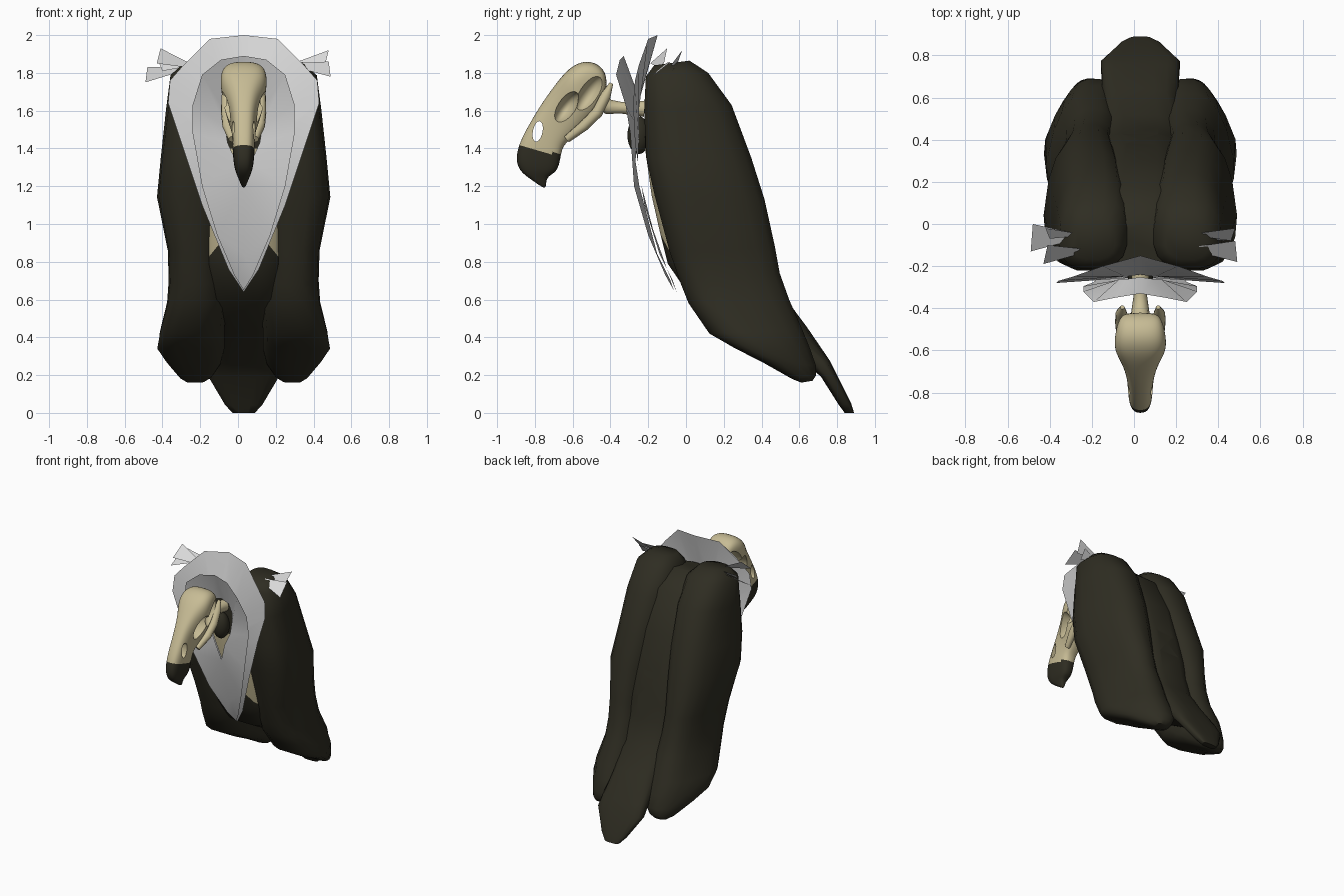
import bpy, bmesh, math
from mathutils import Vector

if "Cube" in bpy.data.objects:
    bpy.data.objects.remove(bpy.data.objects["Cube"])

CX = 0.03  # the bird's mid plane (its shoulder tufts are uneven)

def material(name, rgb):
    m = bpy.data.materials.new(name)
    m.diffuse_color = (*rgb, 1)
    m.use_nodes = True
    m.node_tree.nodes["Principled BSDF"].inputs["Base Color"].default_value = m.diffuse_color
    return m

DARK = material("dark_feather", (0.028, 0.026, 0.016))
BONE = material("bone", (0.57, 0.50, 0.30))
WHITE = material("pale_ruff", (0.70, 0.70, 0.70))

def make(name, verts, faces, mats, smooth=None):
    me = bpy.data.meshes.new(name)
    me.from_pydata(verts, [], faces)
    ob = bpy.data.objects.new(name, me)
    bpy.context.collection.objects.link(ob)
    bm = bmesh.new()
    bm.from_mesh(me)
    bmesh.ops.remove_doubles(bm, verts=bm.verts, dist=1e-5)
    bmesh.ops.recalc_face_normals(bm, faces=bm.faces)
    bm.to_mesh(me)
    bm.free()
    for m in mats:
        me.materials.append(m)
    if smooth:
        shade(ob, smooth)
    return ob

def select(ob):
    bpy.ops.object.select_all(action='DESELECT')
    ob.select_set(True)
    bpy.context.view_layer.objects.active = ob

def shade(ob, degrees):
    select(ob)
    bpy.ops.object.shade_smooth_by_angle(angle=math.radians(degrees))

def apply_all(ob):
    select(ob)
    for m in list(ob.modifiers):
        bpy.ops.object.modifier_apply(modifier=m.name)

def loft(name, sections, mats, n=16, power=2.6, smooth=50, pivot=0.0):
    """Sections: front y, z, back y, z, x min, x max, taper towards the back; rings are superellipses."""
    verts, faces = [], []
    for fy, fz, by, bz, x0, x1, k in sections:
        px = x0 + (x1 - x0) * pivot
        for i in range(n):
            a = 2 * math.pi * (i + 0.5) / n
            c, s = math.cos(a), math.sin(a)
            u = math.copysign(abs(c) ** (2 / power), c)
            t = (math.copysign(abs(s) ** (2 / power), s) + 1) / 2
            x = (x0 + x1) / 2 + u * (x1 - x0) / 2
            x = px + (x - px) * (1 - k * t) / (1 - k / 2)
            verts.append((CX + x, fy + (by - fy) * t, fz + (bz - fz) * t))
    for r in range(len(sections) - 1):
        for i in range(n):
            j = (i + 1) % n
            faces.append((r * n + i, r * n + j, (r + 1) * n + j, (r + 1) * n + i))
    faces += [tuple(range(n)), tuple(range((len(sections) - 1) * n, len(sections) * n))]
    return make(name, verts, faces, mats, smooth)

# Folded wings
WING = [(-.17, 1.84, .02, 1.865, .12, .32, .1), (-.215, 1.78, .12, 1.80, .06, .385, .1),
        (-.225, 1.60, .245, 1.63, .05, .405, .15), (-.215, 1.35, .35, 1.35, .06, .43, .2),
        (-.17, 1.15, .42, 1.13, .08, .45, .2), (-.09, .85, .475, .88, .11, .395, .2),
        (-.03, .68, .50, .74, .10, .39, .2), (.01, .58, .55, .60, .09, .395, .25),
        (.12, .42, .62, .44, .10, .43, .3), (.26, .34, .66, .34, .10, .43, .4),
        (.40, .27, .69, .25, .12, .385, .4), (.56, .18, .69, .20, .17, .33, .3),
        (.61, .16, .67, .17, .21, .30, .2)]
for side, label in ((1, "right"), (-1, "left")):
    loft(label + "_wing", [(a, b, c, d, side * e, side * f, k) for a, b, c, d, e, f, k in WING], [DARK])

# Body running down into the tail
BODY = [(-.21, 1.76, .02, 1.80, .12), (-.22, 1.62, .17, 1.68, .20),
        (-.22, 1.40, .305, 1.40, .22), (-.185, 1.15, .385, 1.13, .23),
        (-.14, .95, .43, .95, .24), (-.10, .79, .46, .79, .235),
        (.03, .60, .52, .62, .22), (.34, .43, .645, .45, .18),
        (.64, .26, .76, .28, .185), (.715, .19, .80, .20, .19),
        (.81, .04, .875, .05, .10), (.84, .0, .89, .0, .06)]
body = loft("body_and_tail", [(a, b, c, d, -w, w, 0) for a, b, c, d, w in BODY], [DARK, BONE], power=3.2)

# Bare chest with a chevron lower edge
bm = bmesh.new()
bm.from_mesh(body.data)
for s in (1, -1):
    bmesh.ops.bisect_plane(bm, geom=bm.verts[:] + bm.edges[:] + bm.faces[:],
                           plane_co=(CX + s * .23, 0, .77), plane_no=(s * .16, 0, .13))
for f in bm.faces:
    c = f.calc_center_median()
    edge = .16 * (abs(c.x - CX) - .23) + .13 * (c.z - .77)
    f.material_index = int(c.y < 0 and f.normal.y < -.3 and edge > 0 and c.z < 1.5)
bm.to_mesh(body.data)
bm.free()

# Dark throat tuft and bone neck
def ball(name, loc, radii, mat, tilt=0.0):
    bpy.ops.mesh.primitive_uv_sphere_add(segments=24, ring_count=14, location=loc, rotation=(tilt, 0, 0))
    ob = bpy.context.object
    ob.name = name
    ob.scale = radii
    if mat:
        ob.data.materials.append(mat)
        shade(ob, 60)
    return ob

def tube(name, points, mat):
    """Round tube through (x, y, z, radius) points."""
    cu = bpy.data.curves.new(name, 'CURVE')
    cu.dimensions, cu.bevel_depth, cu.bevel_resolution = '3D', 1.0, 3
    cu.use_fill_caps = True
    sp = cu.splines.new('POLY')
    sp.points.add(len(points) - 1)
    for q, (x, y, z, r) in zip(sp.points, points):
        q.co, q.radius = (CX + x, y, z, 1), r
    cu.materials.append(mat)
    ob = bpy.data.objects.new(name, cu)
    bpy.context.collection.objects.link(ob)
    select(ob)
    bpy.ops.object.convert(target='MESH')
    shade(bpy.context.object, 60)

ball("throat_tuft", (CX, -.25, 1.47), (.06, .06, .10), DARK)
tube("neck", [(0, -.46, 1.66, .05), (0, -.41, 1.62, .042), (0, -.34, 1.615, .032), (0, -.22, 1.61, .045)], BONE)

# Ruff: two flaring sheets, each between a rim and the neck opening, closed down the breast
BASE = [(0, -.24, 1.68), (.07, -.25, 1.66), (.10, -.25, 1.60), (.10, -.25, 1.52), (.085, -.25, 1.43),
        (.04, -.255, 1.33), (0, -.235, 1.20), (0, -.14, .84), (0, -.07, .70)]
OUTER = [(0, -.15, 2.0), (.18, -.20, 1.98), (.32, -.25, 1.84), (.39, -.27, 1.76), (.40, -.28, 1.64),
         (.33, -.27, 1.43), (.22, -.22, 1.10), (.08, -.10, .76), (0, -.05, .64)]
INNER = [(0, -.33, 1.89), (.12, -.35, 1.87), (.22, -.37, 1.79), (.27, -.32, 1.63), (.27, -.295, 1.48),
         (.22, -.275, 1.20), (.14, -.20, .94), (.05, -.11, .73), (0, -.065, .65)]
for name, rim in (("outer_ruff", OUTER), ("inner_ruff", INNER)):
    shift = -.012 if name == "inner_ruff" else 0
    verts, faces = [], []
    for s in (1, -1):
        o = len(verts)
        for a, b in zip(rim, BASE):
            verts += [(CX + s * a[0], a[1], a[2]), (CX + s * b[0], b[1] + shift, b[2])]
        faces += [(o + 2 * i, o + 2 * i + 1, o + 2 * i + 3, o + 2 * i + 2) for i in range(len(rim) - 1)]
    make(name, verts, faces, [WHITE], 70)

# Loose shoulder feathers: root, tip, tip
TUFTS = [((.31, -.12, 1.84), (.49, -.18, 1.78), (.48, -.08, 1.86)),
         ((.32, -.05, 1.85), (.46, -.08, 1.84), (.48, -.02, 1.92)),
         ((.33, -.06, 1.83), (.43, -.03, 1.87), (.43, -.08, 1.80)),
         ((-.26, -.13, 1.84), (-.43, -.19, 1.85), (-.41, -.10, 1.93)),
         ((-.30, -.06, 1.82), (-.49, -.13, 1.75), (-.48, .0, 1.83)),
         ((-.28, -.05, 1.84), (-.42, -.02, 1.86), (-.40, -.07, 1.81))]
for k, tri in enumerate(TUFTS):
    r, a, b = map(Vector, tri)
    w = (b - a) * 0.15
    make("shoulder_feather_%d" % k, [r - w, a, b, r + w], [(0, 1, 2, 3)], [WHITE])

# Skull and hooked beak, lofted from the nape to the tip
SKULL = [(-.42, 1.79, -.42, 1.72, .07, .2), (-.46, 1.85, -.43, 1.65, .10, .3), (-.54, 1.87, -.48, 1.57, .115, .4),
         (-.62, 1.83, -.54, 1.51, .12, .4), (-.69, 1.745, -.58, 1.475, .09, .1), (-.765, 1.64, -.62, 1.44, .068, 0),
         (-.825, 1.54, -.65, 1.41, .062, 0), (-.88, 1.44, -.66, 1.37, .060, 0), (-.905, 1.35, -.67, 1.31, .055, 0),
         (-.885, 1.28, -.69, 1.27, .044, 0), (-.82, 1.235, -.74, 1.25, .028, 0), (-.755, 1.19, -.74, 1.19, .008, 0)]
skull = loft("skull", [(a, b, c, d, -w, w, k) for a, b, c, d, w, k in SKULL], [BONE, DARK],
             power=2.9, smooth=None, pivot=0.5)
skull.modifiers.new("round", 'SUBSURF').levels = 2
apply_all(skull)

# Nostril, eye sockets and temple hollows are cut away
cutters = [ball("nostril_cutter", (CX, -.785, 1.49), (.3, .026, .056), None, -.2)]
for s in (1, -1):
    cutters += [ball("socket_cutter", (CX + s * .135, -.635, 1.615), (.128, .05, .10), None, -.6),
                ball("temple_cutter", (CX + s * .15, -.51, 1.69), (.10, .055, .12), None, -.6)]
for c in cutters:
    m = skull.modifiers.new("cut", 'BOOLEAN')
    m.operation, m.object, m.solver = 'DIFFERENCE', c, 'EXACT'
apply_all(skull)
for c in cutters:
    bpy.data.objects.remove(c)
for p in skull.data.polygons:
    y, z = p.center.y, p.center.z
    p.material_index = int(z < 1.41 - 0.2 * (y + .88))
shade(skull, 45)

# Cheek bones
for s, label in ((1, "right"), (-1, "left")):
    tube(label + "_cheek_bone", [(s * .085, -.395, 1.745, .010), (s * .09, -.425, 1.68, .028),
                                 (s * .09, -.47, 1.59, .030), (s * .085, -.54, 1.52, .028),
                                 (s * .06, -.63, 1.45, .020)], BONE)
